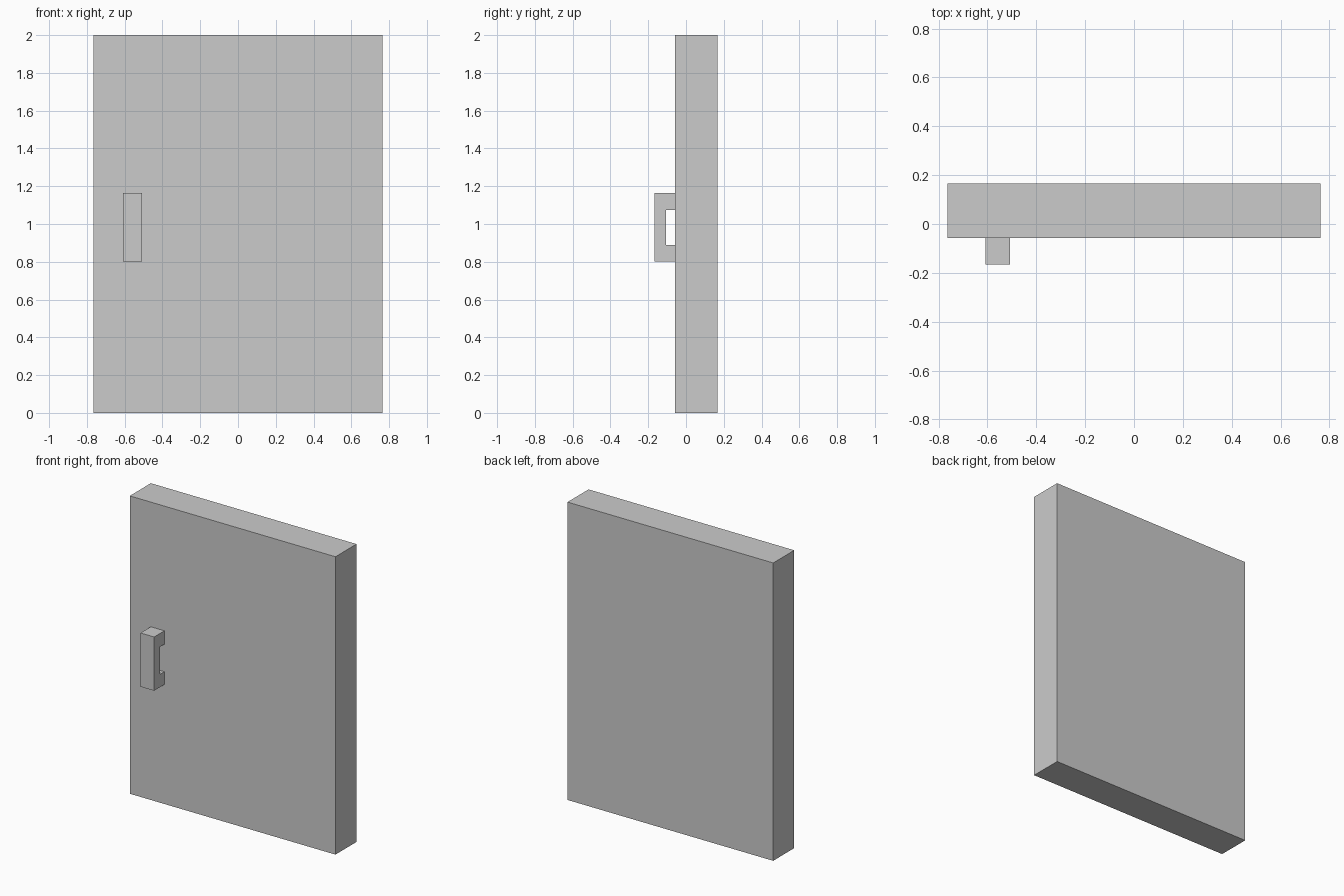
import bpy, bmesh
from mathutils import Vector

if "Cube" in bpy.data.objects:
    bpy.data.objects.remove(bpy.data.objects["Cube"])


def extrude_profile(name, profile, x0, x1):
    """Extrude a closed (y, z) profile along x."""
    bm = bmesh.new()
    face = bm.faces.new([bm.verts.new((x0, y, z)) for y, z in profile])
    ext = bmesh.ops.extrude_face_region(bm, geom=[face])
    verts = [v for v in ext["geom"] if isinstance(v, bmesh.types.BMVert)]
    bmesh.ops.translate(bm, verts=verts, vec=Vector((x1 - x0, 0, 0)))
    bmesh.ops.recalc_face_normals(bm, faces=bm.faces)
    mesh = bpy.data.meshes.new(name)
    bm.to_mesh(mesh)
    bm.free()
    obj = bpy.data.objects.new(name, mesh)
    bpy.context.collection.objects.link(obj)
    return obj


FRONT, BACK = -0.057, 0.166

# Door slab
extrude_profile("door_panel",
                [(FRONT, 0), (BACK, 0), (BACK, 2), (FRONT, 2)], -0.764, 0.764)

# C-shaped pull handle, open towards the door
extrude_profile("door_handle",
                [(FRONT, 0.802), (-0.166, 0.802), (-0.166, 1.163), (FRONT, 1.163),
                 (FRONT, 1.073), (-0.105, 1.073), (-0.105, 0.888), (FRONT, 0.888)],
                -0.608, -0.507)
